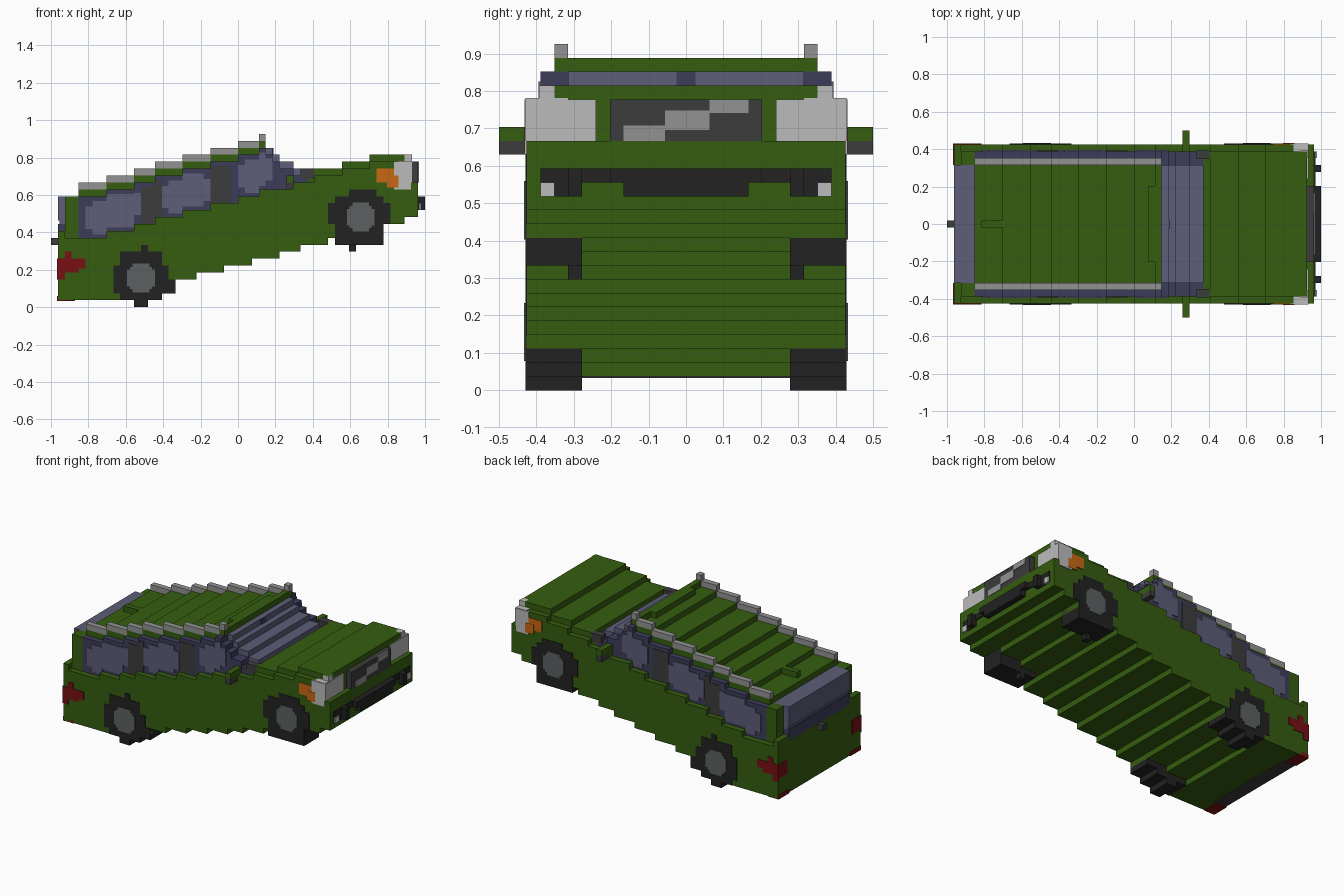
import bpy
import bmesh
from math import floor
from mathutils import Matrix, Vector

old = bpy.data.objects.get("Cube")
if old:
    bpy.data.objects.remove(old, do_unlink=True)

U = 2 / 54  # size of one block; all parts are laid out in blocks


def material(name, r, g, b):
    m = bpy.data.materials.new(name)
    m.use_nodes = True
    m.diffuse_color = (r, g, b, 1)
    m.node_tree.nodes["Principled BSDF"].inputs["Base Color"].default_value = (r, g, b, 1)
    return m


green = material("green paint", .036, .11, .005)
glass = material("light glass", .11, .11, .19)
tint = material("dark glass", .048, .046, .105)
black = material("tyre black", .016, .016, .016)
charcoal = material("charcoal trim", .045, .045, .045)
hub_grey = material("hub grey", .11, .12, .12)
silver = material("silver trim", .29, .29, .29)
white = material("lamp white", .5, .5, .5)
orange = material("indicator orange", .58, .14, .006)
red = material("tail red", .19, .005, .007)


def part(name, mat, boxes, mirror=False):
    """Join boxes (x0, x1, y0, y1, z0, z1), given in blocks, into one object."""
    bm = bmesh.new()
    for x0, x1, y0, y1, z0, z1 in boxes:
        for side in ((1, -1) if mirror else (1,)):
            centre = Vector(((x0 + x1) / 2 - 27, side * (y0 + y1) / 2, (z0 + z1) / 2)) * U
            size = Vector((x1 - x0, y1 - y0, z1 - z0)) * U
            bmesh.ops.create_cube(bm, size=1, matrix=Matrix.Translation(centre) @ Matrix.Diagonal(size).to_4x4())
    mesh = bpy.data.meshes.new(name)
    bm.to_mesh(mesh)
    bm.free()
    mesh.materials.append(mat)
    obj = bpy.data.objects.new(name, mesh)
    bpy.context.collection.objects.link(obj)
    return obj


def stepped(x0, x1, y0, y1, bottom, top):
    """Stair of boxes whose bottom and top follow functions of the column."""
    boxes, start = [], x0
    for i in range(x0, x1):
        here = (bottom(i), top(i))
        if i + 1 == x1 or (bottom(i + 1), top(i + 1)) != here:
            boxes.append((start, i + 1, y0, y1, *here))
            start = i + 1
    return boxes


# Nose-up slope of the whole car, as steps of one block
def step(i, origin):
    return floor((i + .5 - origin) / 3.73)


def underside(i):
    return max(1, step(i, 21.4) + 5)


def belt(i):
    return max(10, step(i, 4.3) + 10)


def hood_top(i):
    return min(22, step(i, 38.5) + 20)


def above_belt(n):
    return lambda i: belt(i) + n


def screen_top(i):
    return int(23 - (i - 31) * .6)


# Body shell
part("lower_body", green, stepped(1, 37, -11.5, 11.5, underside, belt)
     + stepped(37, 52, -11.5, 11.5, underside, lambda i: hood_top(i) - 1))
part("hood", green, stepped(37, 52, -10.5, 10.5, lambda i: hood_top(i) - 1, hood_top))
part("front_bumper", green, [(52, 53, -11.5, 11.5, 13, 18)])
part("rear_quarters", green, [(2, 4, 8.5, 10.5, 10, 16), (1, 2, 8.5, 11.5, 10, 11)], True)

# Cabin with glass band, roof and rails
part("cabin_glass", tint, stepped(4, 31, -10.5, 10.5, belt, above_belt(6)))
part("roof", green, stepped(4, 31, -9.5, 9.5, above_belt(6), above_belt(7))
     + [(29, 31, -5.5, 5.5, 23, 24)])
part("roof_rails", silver, stepped(4, 31, 8.5, 9.5, above_belt(7), above_belt(8)), True)
part("roof_aerial", green, [(5, 8, -.5, .5, 17, 18)])

# Windscreen
part("windscreen_frame", tint, stepped(31, 37, -10.5, 10.5, belt, lambda i: screen_top(i) - 1))
part("windscreen", glass, stepped(31, 37, -8.5, 8.5, lambda i: screen_top(i) - 1, screen_top))
part("inner_mirror", tint, [(31.9, 32.1, -.7, .7, 22, 23)])
part("cowl_corners", charcoal, [(36, 38, 9.4, 10.6, 18.5, 20)], True)

# Side panes with softened ends and the pillars between them
panes = []
for a, b in ((5, 13), (16, 23), (27, 32)):
    panes += stepped(a + 1, b - 1, 10.4, 10.65, above_belt(.5), above_belt(5.3))
    for end in (a, b - 1):
        panes += stepped(end, end + 1, 10.4, 10.65, above_belt(1.3), above_belt(4.5))
part("side_panes", glass, panes, True)
pillars = []
for a, b in ((13, 16), (23, 26)):
    pillars += stepped(a, b, 10.4, 10.6, above_belt(0), above_belt(5.4))
part("side_pillars", charcoal, pillars, True)

# Rear window, handle and lamps
part("rear_window", glass, [(1.2, 4, -8.5, 8.5, 12, 16), (1, 2, -8.5, 8.5, 12.5, 16)])
part("rear_window_base", tint, [(1, 4, -8.5, 8.5, 10, 12)])
part("rear_handle", charcoal, [(0, 1, -.5, .5, 9, 10)])
part("tail_lamps", red, [(1, 5, 11.4, 11.6, 5.6, 7), (1, 4, 11.4, 11.6, 5, 7),
                         (2, 3, 11.4, 11.6, 7, 8), (.9, 2, 11.4, 11.6, 4, 5),
                         (.9, 1.1, 9, 11.6, 4.5, 7), (.9, 3, 8.5, 11.5, .9, 1.6)], True)
part("rear_bumper_underside", charcoal, [(1.2, 3.5, -8.3, 8.3, .9, 1.1)])

# Wheels: stacked rows, with hub plates outside
part("rear_wheels", black, [(x0, x1, 7.5, 11.6, z0, z1) for x0, x1, z0, z1 in (
    (13, 14, 8, 9), (10, 16, 6, 8), (9, 17, 2, 6), (10, 16, 1, 2), (12, 14, 0, 1), (17, 18, 2, 4))], True)
part("front_wheels", black, [(x0, x1, 7.5, 11.6, z0, z1) for x0, x1, z0, z1 in (
    (43, 47, 16, 17), (41, 48, 15, 16), (40, 49, 12, 15), (41, 48, 9, 12))]
     + [(43, 44, 7.5, 8.5, 8, 9)], True)
for name, cx, cz in (("rear_hubs", 13, 4.2), ("front_hubs", 44.7, 13)):
    part(name, hub_grey, [(cx - w, cx + w, 11.5, 11.7, cz - h, cz + h)
                          for w, h in ((2, 1.2), (1.2, 2.1), (1.6, 1.6))], True)

# Nose: lamps, grille and bumper openings
part("headlamps", white, [(49.5, 52, 11.4, 11.65, 17, 21), (51.9, 52.2, 6.5, 11.6, 18, 21),
                          (50, 52.1, 8.5, 11.6, 20.9, 21.1), (51, 52.1, 9.5, 10.6, 21, 22)], True)
part("indicators", orange, [(47, 49.5, 11.4, 11.65, 18, 20), (48.5, 50.2, 11.4, 11.7, 17.3, 19)], True)
part("grille", charcoal, [(52, 53, -5.5, 5.5, 18, 21)])
part("grille_badge_bar", silver, [(52.9, 53.1, -4.5, -1.5, 18, 19.1),
                                  (52.9, 53.1, -1.5, 1.7, 18.8, 20.2),
                                  (52.9, 53.1, 1.7, 4.5, 20, 21)])
part("bumper_intake", black, [(53, 54, -5.5, 5.5, 15, 16), (53, 54, -4.5, 4.5, 14, 15)])
part("bumper_corners", black, [(53, 54, 7.5, 8.5, 14, 16), (52.9, 53.2, 7.5, 10.5, 14, 16),
                               (52.9, 53.2, 5.5, 7.5, 15, 16)], True)
part("fog_lamps", white, [(52.9, 53.4, 9.5, 10.5, 14, 15)], True)

# Door mirrors
part("mirror_caps", green, [(34, 35, 10.5, 13.5, 18, 19)], True)
part("mirror_bases", charcoal, [(34, 35, 11.5, 13.5, 17, 18)], True)
